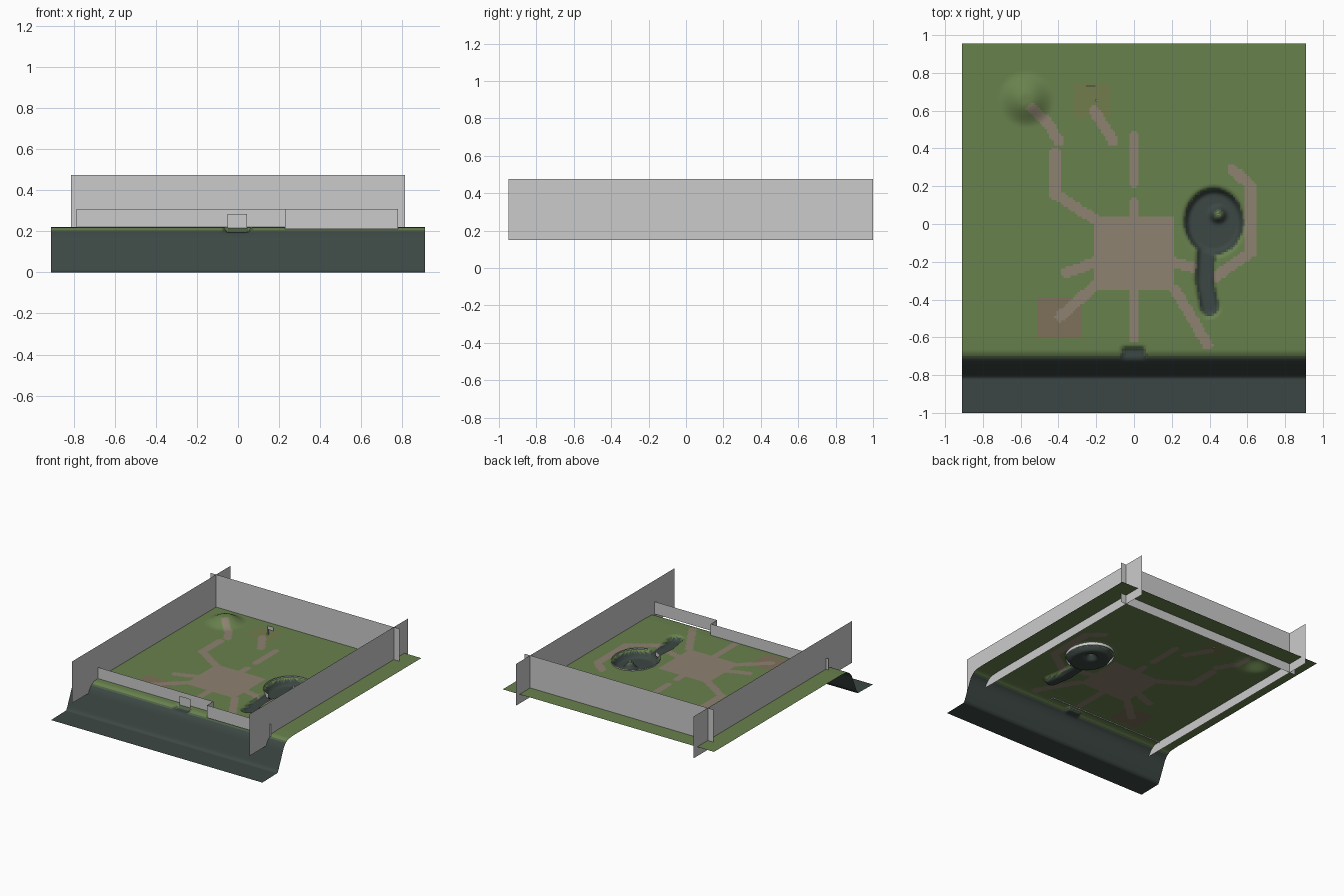
import bpy, bmesh, math
from mathutils import Vector

if "Cube" in bpy.data.objects:
    bpy.data.objects.remove(bpy.data.objects["Cube"])

GROUND = 0.222
LAKE = (0.423, 0.012, 0.165, 0.187)          # centre x, y, radii


def material(name, rgb):
    m = bpy.data.materials.new(name)
    m.diffuse_color = (*rgb, 1)
    m.use_nodes = True
    m.node_tree.nodes["Principled BSDF"].inputs["Base Color"].default_value = m.diffuse_color
    return m


def smooth(a, b, v):
    t = min(1, max(0, (v - a) / (b - a)))
    return t * t * (3 - 2 * t)


def seg_dist(x, y, path):
    p, best = Vector((x, y)), 9
    for a, b in zip(path, path[1:]):
        a, b = Vector(a), Vector(b)
        d = b - a
        t = min(1, max(0, (p - a).dot(d) / d.length_squared))
        best = min(best, (p - a - d * t).length)
    return best


# Footpaths and stream centre lines
PATHS = [
    [(0, 0.11), (0, 0.0)], [(0, -0.35), (0, -0.6)], [(0, 0.22), (0, 0.46)],
    [(-0.2, 0.02), (-0.42, 0.16), (-0.42, 0.38)], [(-0.4, 0.44), (-0.46, 0.54), (-0.54, 0.61)],
    [(-0.11, 0.44), (-0.21, 0.6)], [(-0.2, -0.2), (-0.36, -0.26)],
    [(-0.2, -0.32), (-0.39, -0.49)], [(0.22, -0.35), (0.39, -0.64)], [(0.2, -0.2), (0.35, -0.24)],
    [(0.43, -0.28), (0.62, -0.15), (0.62, 0.2), (0.52, 0.29)],
]
STREAM = [(0.385, -0.14), (0.375, -0.3), (0.4, -0.44)]
CLIFF = [(-1, 0), (-0.81, 0.004), (-0.77, 0.095), (-0.735, 0.175), (-0.71, 0.2), (-0.68, 0.218), (-0.6, GROUND)]


def height(x, y):
    z = GROUND
    for (ya, za), (yb, zb) in zip(CLIFF, CLIFF[1:]):
        if y <= yb:
            z = za + (zb - za) * (y - ya) / (yb - ya)
            break
    # hill, steeper on its front right side
    z += 0.05 * (1 - smooth(0.02, 0.15, math.hypot(x + 0.57, y - 0.66)))
    # stream bed, lake basin with island, gate notch
    z -= 0.035 * (1 - smooth(0.03, 0.06, seg_dist(x, y, STREAM)))
    r = math.hypot((x - LAKE[0]) / LAKE[2], (y - LAKE[1]) / LAKE[3])
    if r < 1.05:
        basin = GROUND - 0.055 * (1 - smooth(0.78, 1.02, r))
        basin += 0.045 * (1 - smooth(0.012, 0.055, math.hypot(x - 0.445, y - 0.05)))
        z = min(z, basin)
    if y > -0.8:
        notch = (1 - smooth(0.045, 0.07, abs(x + 0.003))) * (1 - smooth(-0.665, -0.645, y))
        z = z + (min(z, 0.195) - z) * notch
    return z


def surface(x, y, z):
    if z < GROUND - 0.021:
        return 2
    if z < GROUND - 0.012:
        return 1
    if abs(x) < 0.21 and -0.35 < y < 0.035:
        return 3
    if any(seg_dist(x, y, p) < 0.028 for p in PATHS):
        return 3
    if -0.51 < x < -0.27 and -0.6 < y < -0.38:
        return 4
    if -0.33 < x < -0.13 and 0.57 < y < 0.74:
        return 5
    return 0


# Terrain sheet
NX, NY = 146, 156
bm = bmesh.new()
rows = []
for j in range(NY + 1):
    y = -1 + 1.955 * j / NY
    rows.append([bm.verts.new((x, y, height(x, y))) for x in (-0.91 + 1.82 * i / NX for i in range(NX + 1))])
for a, b in zip(rows, rows[1:]):
    for i in range(NX):
        f = bm.faces.new((a[i], a[i + 1], b[i + 1], b[i]))
        f.smooth = True
        f.material_index = surface(*f.calc_center_median())
mesh = bpy.data.meshes.new("terrain")
bm.to_mesh(mesh)
bm.free()
for name, rgb in [("grass", (0.14, 0.22, 0.075)), ("bank", (0.075, 0.12, 0.06)), ("rock", (0.045, 0.063, 0.057)),
                  ("path", (0.27, 0.225, 0.165)), ("soil", (0.21, 0.165, 0.10)), ("dry_grass", (0.17, 0.20, 0.075))]:
    mesh.materials.append(material(name, rgb))
bpy.context.collection.objects.link(bpy.data.objects.new("terrain", mesh))


def wall(name, pts, z0, z1):
    """Thin vertical sheet following a plan line."""
    bm = bmesh.new()
    cols = [(bm.verts.new((x, y, z0)), bm.verts.new((x, y, z1))) for x, y in pts]
    for a, b in zip(cols, cols[1:]):
        bm.faces.new((a[0], b[0], b[1], a[1]))
    me = bpy.data.meshes.new(name)
    bm.to_mesh(me)
    bm.free()
    bpy.context.collection.objects.link(bpy.data.objects.new(name, me))


# Boundary walls
for side, s in (("left", -1), ("right", 1)):
    wall(side + "_wall", [(s * 0.765, -0.95), (s * 0.765, 1.0)], 0.15, 0.475)
wall("back_wall", [(-0.813, 0.824), (0.813, 0.824)], 0.15, 0.475)
wall("front_wall", [(-0.785, -0.63), (0.228, -0.63), (0.228, -0.708), (0.78, -0.708)], 0.212, 0.308)
wall("gate", [(-0.05, -0.65), (0.045, -0.65)], 0.21, 0.285)

# Lake rim band, open where the stream leaves
rim = []
for k in range(41):
    t = math.radians(-80 + 335 * k / 40)
    rim.append((LAKE[0] + LAKE[2] * math.cos(t), LAKE[1] + LAKE[3] * math.sin(t)))
wall("lake_rim", rim, 0.195, 0.23)

# Small posts and the island marker
for name, x, y, z, size in [("post", -0.2, 0.655, 0.24, (0.008, 0.012, 0.05)),
                            ("low_rail", -0.23, 0.73, 0.235, (0.05, 0.004, 0.03)),
                            ("island_marker", 0.445, 0.05, 0.22, (0.012, 0.012, 0.018))]:
    bpy.ops.mesh.primitive_cube_add(size=1, location=(x, y, z))
    bpy.context.object.name = name
    bpy.context.object.scale = size
